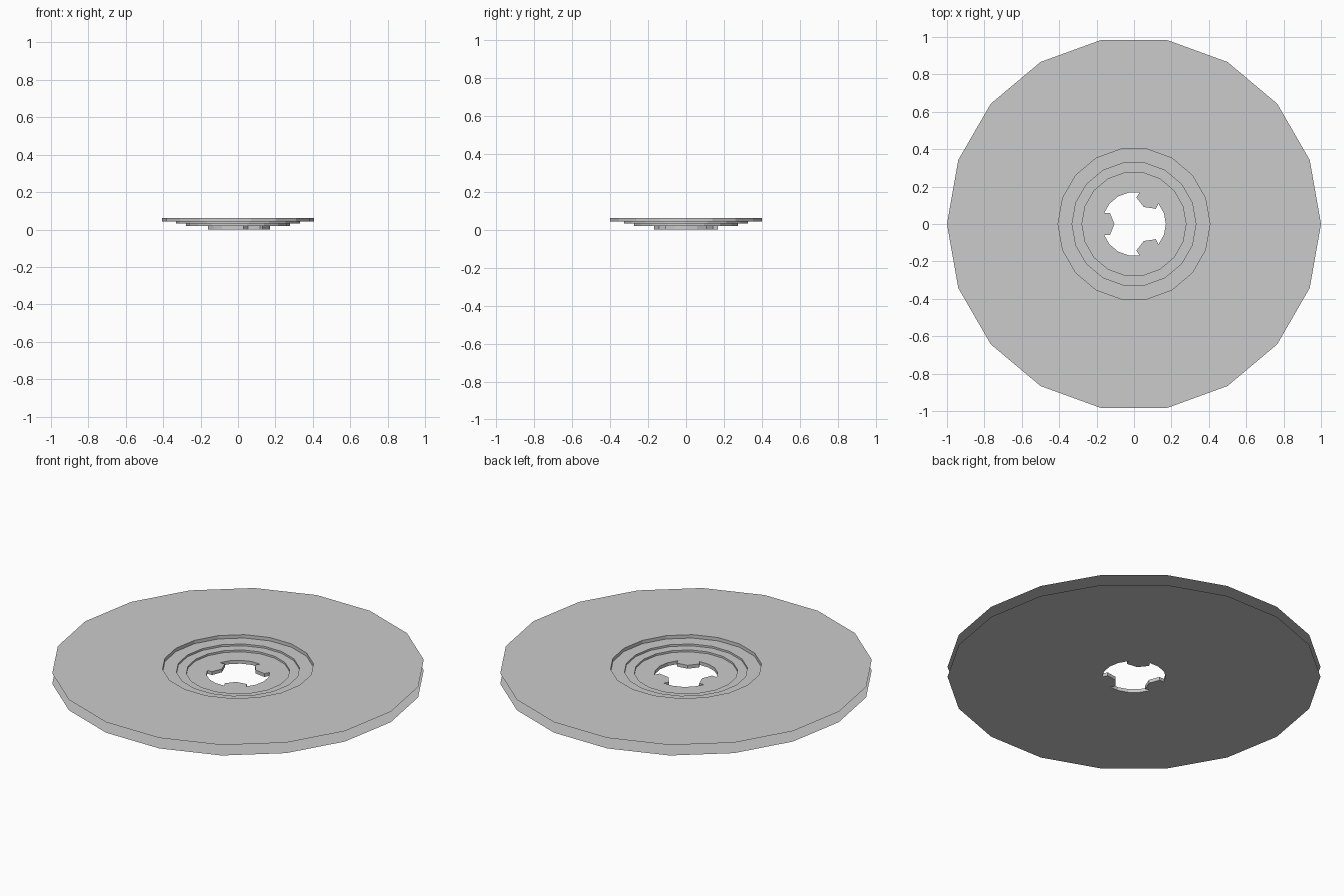
import bpy, bmesh
from math import cos, sin, radians

if "Cube" in bpy.data.objects:
    bpy.data.objects.remove(bpy.data.objects["Cube"])

SIDES = 18


def ring(r):
    return [(r * cos(radians(20 * i)), r * sin(radians(20 * i))) for i in range(SIDES)]


def hole_outline():
    # Round hole with three pointed locking teeth, grouped per 20 degree step
    groups = []
    for i in range(SIDES):
        if i % 6 == 3:
            polar = [(0.142, -25), (0.105, 0), (0.142, 25)]
        else:
            polar = [(0.17, 0)]
        groups.append([(r * cos(radians(20 * i + a)), r * sin(radians(20 * i + a)))
                       for r, a in polar])
    return groups


bm = bmesh.new()


def add(points, z):
    return [bm.verts.new((x, y, z)) for x, y in points]


def bridge(a, b):
    n = len(a)
    for i in range(n):
        j = (i + 1) % n
        bm.faces.new((a[i], a[j], b[j], b[i]))


# Top sheet and stepped recess (the outer rim is open)
profile = [(1.0, 0.062), (0.406, 0.062), (0.406, 0.042), (0.331, 0.042),
           (0.331, 0.031), (0.278, 0.031), (0.278, 0.02)]
rings = [add(ring(r), z) for r, z in profile]
for a, b in zip(rings, rings[1:]):
    bridge(a, b)

# Toothed hole at floor level and at the underside
top = [add(g, 0.02) for g in hole_outline()]
low = [add(g, 0.0) for g in hole_outline()]
bridge(sum(top, []), sum(low, []))


def sheet(outer, groups, flip):
    # Fill between a plain ring and the toothed outline
    for i in range(SIDES):
        if i % 6 == 3:
            h, j = i - 1, (i + 1) % SIDES
            inner = groups[h] + groups[i] + groups[j]
            f = [outer[h], outer[i], outer[j]] + inner[::-1]
        elif i % 6 == 2:
            continue
        else:
            j = (i + 1) % SIDES
            f = [outer[i], outer[j], groups[j][0], groups[i][0]]
        bm.faces.new(f[::-1] if flip else f)


sheet(rings[-1], top, False)
sheet(add(ring(1.0), 0.0), low, True)

mesh = bpy.data.meshes.new("stepped_disc")
bmesh.ops.recalc_face_normals(bm, faces=bm.faces)
bm.to_mesh(mesh)
bm.free()
disc = bpy.data.objects.new("stepped_disc", mesh)
bpy.context.collection.objects.link(disc)
